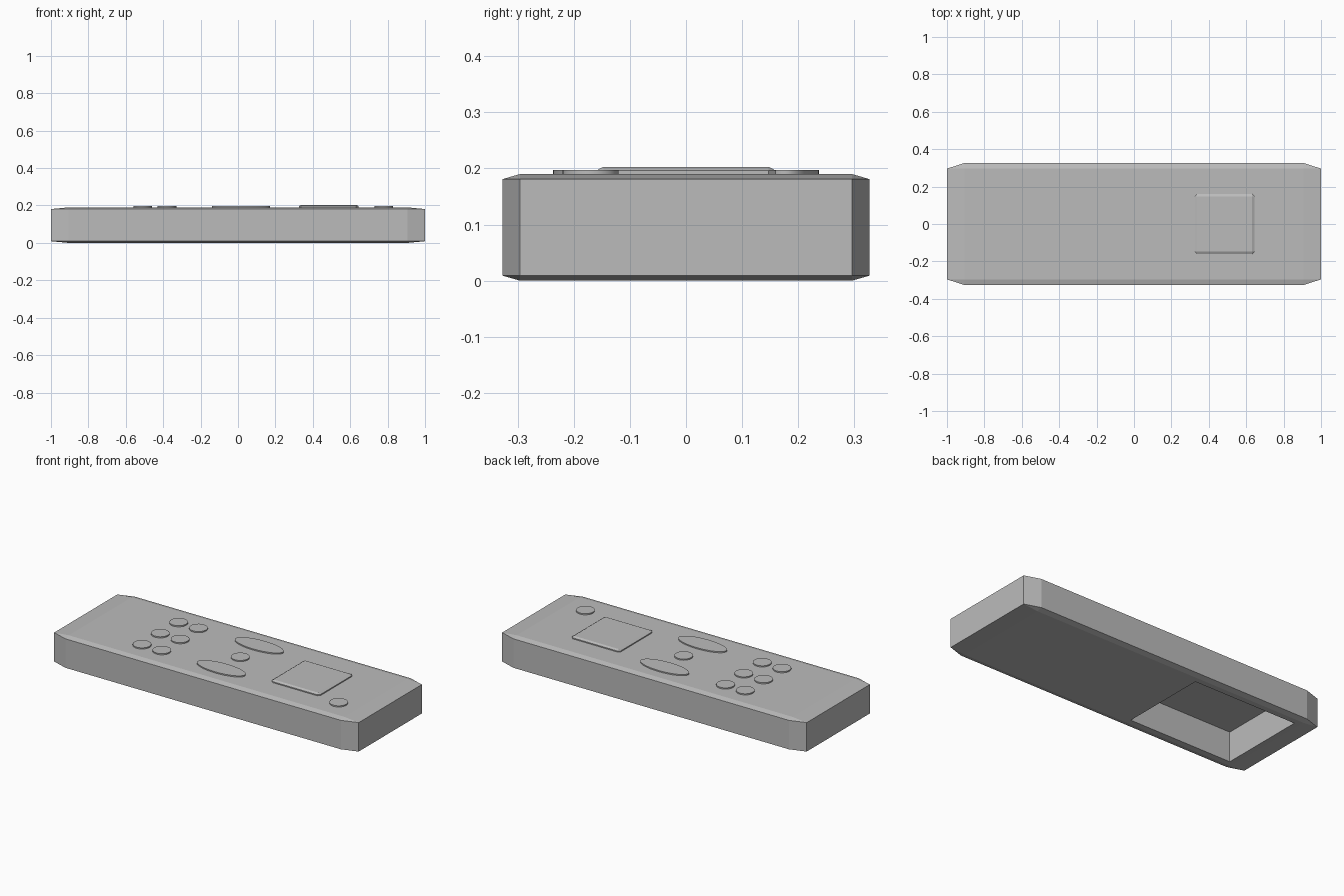
import bpy
import bmesh
from mathutils import Matrix

if "Cube" in bpy.data.objects:
    bpy.data.objects.remove(bpy.data.objects["Cube"], do_unlink=True)

# Single plain grey plastic
GREY = (0.5, 0.5, 0.5, 1.0)
plastic = bpy.data.materials.new("grey_plastic")
plastic.use_nodes = True
plastic.diffuse_color = GREY
plastic.node_tree.nodes["Principled BSDF"].inputs["Base Color"].default_value = GREY


def finish(name, bm):
    mesh = bpy.data.meshes.new(name)
    bm.to_mesh(mesh)
    bm.free()
    mesh.materials.append(plastic)
    obj = bpy.data.objects.new(name, mesh)
    bpy.context.collection.objects.link(obj)
    return obj


def box(name, centre, half, chamfer=0.0):
    """Cube chamfered before stretching, so the chamfer scales with each side."""
    bm = bmesh.new()
    bmesh.ops.create_cube(bm, size=2)
    if chamfer:
        bmesh.ops.bevel(bm, geom=bm.edges[:], offset=chamfer, segments=1,
                        profile=0.5, affect='EDGES')
    bm.transform(Matrix.Translation(centre) @ Matrix.Diagonal((*half, 1)))
    return finish(name, bm)


def button(name, x, y, rx=0.05, ry=0.05, bottom=0.184, top=0.197):
    """Low round or oval button."""
    bm = bmesh.new()
    bmesh.ops.create_cone(bm, cap_ends=True, segments=32,
                          radius1=1, radius2=1, depth=top - bottom)
    bm.transform(Matrix.Translation((x, y, (top + bottom) / 2))
                 @ Matrix.Diagonal((rx, ry, 1, 1)))
    obj = finish(name, bm)
    bpy.ops.object.select_all(action='DESELECT')
    obj.select_set(True)
    bpy.context.view_layer.objects.active = obj
    bpy.ops.object.shade_smooth_by_angle()


# Casing with the battery bay cut into its underside
casing = box("casing", (0, 0, 0.095), (1, 0.327, 0.095), 0.095)
bay = box("battery_bay_cutter", (-0.535, 0, 0.078), (0.337, 0.262, 0.1))
bay.hide_render = True
bay.hide_viewport = True
cut = casing.modifiers.new("battery_bay", 'BOOLEAN')
cut.operation = 'DIFFERENCE'
cut.solver = 'EXACT'
cut.object = bay

# Square pad
box("square_pad", (0.485, 0, 0.118), (0.16, 0.16, 0.085), 0.08)

# Round and oval buttons
button("power_button", 0.78, -0.17)
button("centre_button", 0.015, 0)
for side, y in (("right", -0.178), ("left", 0.178)):
    button(f"oval_button_{side}", 0.015, y, 0.155, 0.059)
for column, x in enumerate((-0.51, -0.38), 1):
    for row, y in enumerate((-0.172, 0, 0.172), 1):
        button(f"keypad_button_{column}_{row}", x, y)
